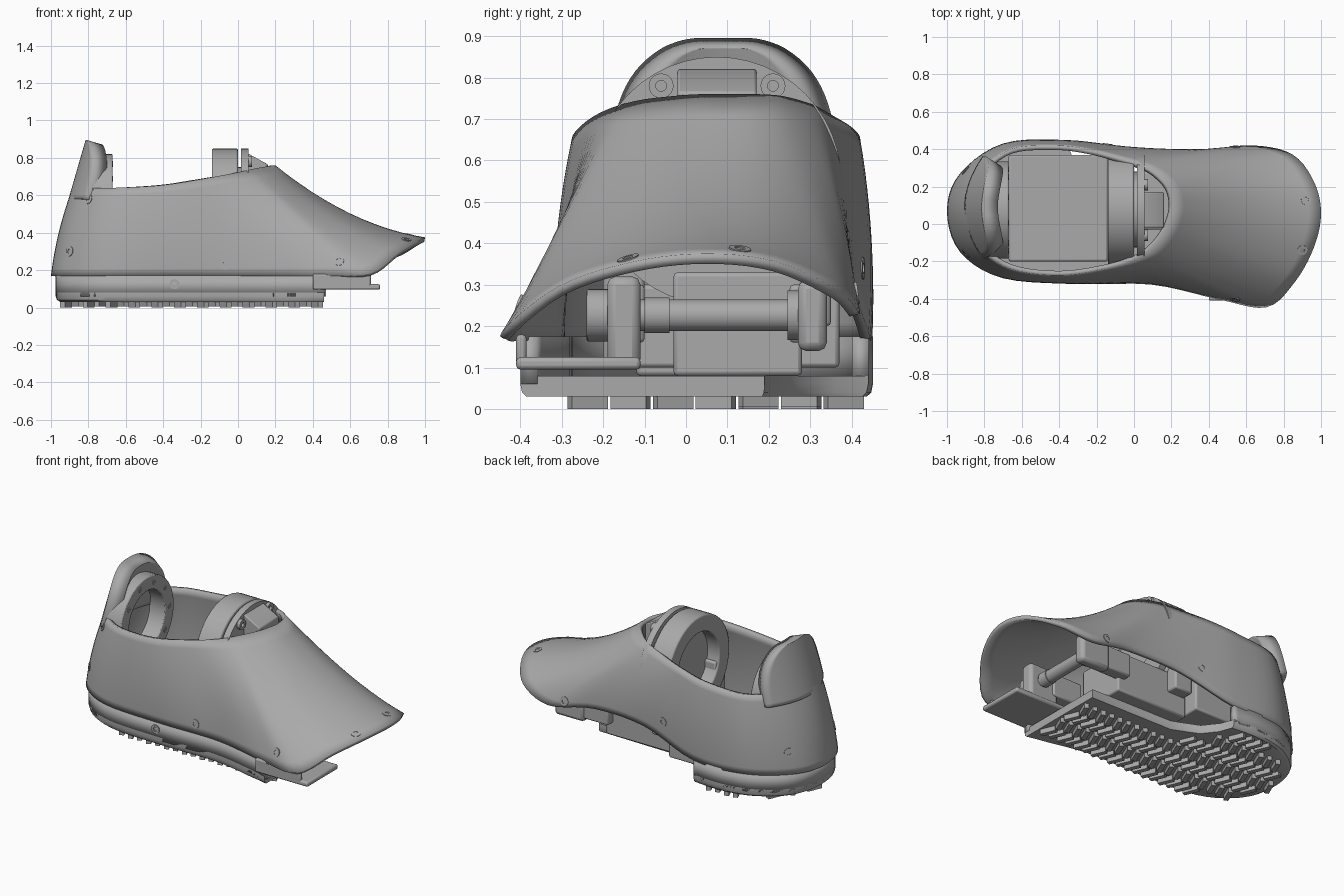
import bpy, bmesh, math
from mathutils import Vector, Matrix
from mathutils.bvhtree import BVHTree

cube = bpy.data.objects.get("Cube")
if cube:
    bpy.data.objects.remove(cube)

grey = bpy.data.materials.new("plain grey")
grey.use_nodes = True
grey.diffuse_color = (0.4, 0.4, 0.4, 1)
grey.node_tree.nodes["Principled BSDF"].inputs["Base Color"].default_value = (0.4, 0.4, 0.4, 1)
MID = 0.075  # lateral centre of the ankle


def finish(name, bm, bevel=0, thick=0):
    me = bpy.data.meshes.new(name)
    bm.to_mesh(me)
    bm.free()
    ob = bpy.data.objects.new(name, me)
    bpy.context.collection.objects.link(ob)
    me.materials.append(grey)
    if thick:
        m = ob.modifiers.new("thickness", 'SOLIDIFY')
        m.thickness, m.offset = thick, -1
    if bevel:
        m = ob.modifiers.new("bevel", 'BEVEL')
        m.width, m.segments, m.limit_method = bevel, 2, 'ANGLE'
    bpy.ops.object.select_all(action='DESELECT')
    bpy.context.view_layer.objects.active = ob
    ob.select_set(True)
    bpy.ops.object.shade_smooth_by_angle(angle=math.radians(35))
    return ob


def loft(rings, closed=True, caps=False):
    bm = bmesh.new()
    rows = [[bm.verts.new(p) for p in r] for r in rings]
    n = len(rows[0])
    for a, b in zip(rows, rows[1:]):
        for i in range(n if closed else n - 1):
            k = (i + 1) % n
            bm.faces.new((a[i], a[k], b[k], b[i]))
    if caps:
        bm.faces.new(rows[0][::-1])
        bm.faces.new(rows[-1])
        bmesh.ops.recalc_face_normals(bm, faces=bm.faces)
    bm.normal_update()
    return bm


def add_box(bm, lo, hi, turn=0):
    lo, hi = Vector(lo), Vector(hi)
    mat = (Matrix.Translation((lo + hi) / 2) @ Matrix.Rotation(turn, 4, 'Z')
           @ Matrix.Diagonal((*(hi - lo), 1)))
    bmesh.ops.create_cube(bm, size=1, matrix=mat)


def box(name, lo, hi, bevel=0.01):
    bm = bmesh.new()
    add_box(bm, lo, hi)
    return finish(name, bm, bevel)


def tube(name, start, axis, length, outer, inner=0, sides=48, bevel=0):
    """Cylinder, or ring when inner is given, from start along axis."""
    q = Vector(axis).to_track_quat('Z', 'Y')
    prof = [(outer, 0), (outer, length)]
    if inner:
        prof += [(inner, length), (inner, 0), (outer, 0)]
    rings = [[Vector(start) + q @ Vector((r * math.cos(t), r * math.sin(t), h))
              for t in [math.tau * i / sides for i in range(sides)]] for r, h in prof]
    bm = loft(rings, caps=not inner)
    bmesh.ops.remove_doubles(bm, verts=bm.verts, dist=1e-5)
    return finish(name, bm, bevel)


def smooth(pts, steps=5, closed=True):
    """Catmull-Rom curve through the points."""
    n, out = len(pts), []
    P = [Vector(p) for p in pts]
    at = (lambda i: P[i % n]) if closed else (lambda i: P[min(max(i, 0), n - 1)])
    for i in range(n if closed else n - 1):
        a, b, c, d = at(i - 1), at(i), at(i + 1), at(i + 2)
        for s in range(steps):
            t = s / steps
            out.append(0.5 * (2 * b + (c - a) * t + (2 * a - 5 * b + 4 * c - d) * t * t
                              + (3 * b - a - 3 * c + d) * t ** 3))
    return out if closed else out + [P[-1]]


# Outer shell: lower rim blended to the ankle rim, counter-clockwise from the toe
lower = smooth([(1, .05, .375), (.965, .22, .355), (.85, .37, .285), (.64, .42, .23),
                (.35, .4, .28), (0, .41, .27), (-.36, .445, .17), (-.7, .43, .17),
                (-.93, .27, .17), (-1, .07, .17), (-.93, -.15, .17), (-.7, -.29, .17),
                (-.3, -.32, .17), (.1, -.325, .17), (.46, -.405, .17), (.71, -.445, .185),
                (.86, -.31, .295), (.96, -.13, .355)])
upper = smooth([(.2, .1, .76), (.19, .17, .76), (.15, .235, .755), (.06, .305, .735),
                (-.1, .36, .705), (-.25, .4, .68), (-.42, .42, .655), (-.66, .4, .64),
                (-.82, .27, .64), (-.885, .07, .64), (-.82, -.12, .64), (-.66, -.24, .64),
                (-.4, -.275, .655), (-.15, -.24, .695), (.01, -.185, .725), (.1, -.115, .745),
                (.16, -.035, .755), (.19, .035, .76)])
rings = []
for j in range(13):
    t = j / 12
    ring = []
    for a, b in zip(lower, upper):
        p = a.lerp(b, t)
        toe = min(max((a.x - 0.6) / 0.4, 0), 1)
        hump = 4 * t * (1 - t)
        p.z -= 0.065 * toe * hump
        out = Vector((a.x + 0.3, a.y - MID, 0)).normalized()
        ring.append(p + out * 0.015 * hump * (1 - toe))
    rings.append(ring)
bm = loft(rings)
tree = BVHTree.FromBMesh(bm)
finish("outer_shell", bm, thick=0.025)

# Screw heads seated on the shell: aim point and inward direction
screws = [((.92, .13, 2), (0, 0, -1)), ((.9, -.14, 2), (0, 0, -1))]
screws += [((x, -2, z), (0, 1, 0)) for x, z in ((-.07, .23), (.54, .25), (-.8, .58), (-.9, .3))]
screws += [((x, 2, z), (0, -1, 0)) for x, z in ((-.14, .34), (.54, .28), (-.8, .58), (-.9, .3))]
for origin, aim in screws:
    hit, normal, _, _ = tree.ray_cast(Vector(origin), Vector(aim))
    if hit:
        normal = -normal if normal.dot(Vector(aim)) > 0 else normal
        tube("shell_screw", hit - normal * .02, normal, .023, .027, .013, 20)

# Heel collar: round-topped panel that continues the heel upward, leaning forward
widths = smooth([(.58, .275), (.66, .27), (.72, .258), (.78, .235), (.83, .2),
                 (.87, .15), (.89, .1), (.896, .06)], 3, False)
rows = []
for z, half in widths:
    offsets = [half * (1 - k / 8) for k in range(17)]
    rows.append([(-.915 + .29 * (z - .55) + 1.3 * y * y, MID + .015 + y, z) for y in offsets])
finish("heel_collar", loft(rows, closed=False), thick=.09)

# Sole tray: floor with a waist cut on one side, and a wall around the heel
rim = [(-.36, .44), (-.55, .45), (-.75, .405), (-.92, .27), (-.975, .07), (-.92, -.14),
       (-.7, -.285), (-.3, -.315), (.1, -.32), (.46, -.4)]
wall = [Vector((p.x, p.y)) for p in smooth([(*p, 0) for p in rim], 5, False)]
outline = wall + [Vector(p) for p in ((.46, .19), (-.1, .2), (-.26, .27), (-.33, .36))]
centre = Vector((-.25, .03))
floor = []
for scale, z in ((.965, .03), (.99, .04), (1, .06), (1, .08)):
    ring = [centre + (p - centre) * scale for p in outline]
    floor.append([(q.x if p.x < .4 else p.x, q.y, z) for p, q in zip(outline, ring)])
finish("sole_floor", loft(floor, caps=True))
finish("sole_wall", loft([[(*p, z) for p in wall] for z in (.06, .175)], closed=False), thick=.04)
tube("sole_screw", (-.34, -.3, .125), (0, -1, 0), .02, .027, .013, 20)


def inside(x, y):
    hit = False
    for a, b in zip(outline, outline[1:] + outline[:1]):
        if (a.y > y) != (b.y > y) and x < a.x + (y - a.y) * (b.x - a.x) / (b.y - a.y):
            hit = not hit
    return hit


# Tread: rows of chevron bars under the sole
bm = bmesh.new()
for i in range(23):
    for j in range(8):
        x, y = -.92 + i * .061, -.34 + j * .103
        if all(inside(x + dx, y + dy) for dx in (-.03, .03) for dy in (-.055, .055)):
            add_box(bm, (x - .014, y - .047, .005 * (i % 2)), (x + .014, y + .047, .035),
                    .4 if j % 2 else -.4)
finish("tread_bars", bm)

# Ankle bearings
tube("heel_bearing", (-.78, MID, .56), (1, 0, 0), .11, .26, .175, bevel=.006)
tube("front_bearing", (-.14, MID, .55), (1, 0, 0), .14, .3, .2, bevel=.008)
tube("front_bearing_flange", (.015, MID, .55), (1, 0, 0), .04, .3, .15)
tube("front_bearing_hub", (-.06, MID, .55), (1, 0, 0), .1, .2)
wedge = [(.02, .6), (.16, .6), (.16, .765), (.06, .82), (.02, .82)]
finish("bearing_bridge", loft([[(x, y, z) for x, z in wedge] for y in (-.02, .17)], caps=True), .006)
for side in (-1, 1):
    tube("bearing_screw", (.05, MID + side * .135, .78), (1, 0, 0), .025, .03, .013, 20)
for k in range(10):
    t = math.tau * k / 10
    tube("heel_bearing_bolt", (-.68, MID + .218 * math.cos(t), .56 + .218 * math.sin(t)),
         (1, 0, 0), .013, .015, .007, 12)

# Inner chassis
box("chassis_box", (-.67, -.2, .1), (-.14, .37, .3))
box("chassis_heel_block", (-.78, -.12, .08), (-.67, .27, .32))
box("gear_housing", (-.14, -.03, .08), (.35, .28, .33))
for y in (-.2, .25):
    box("bearing_leg", (-.13, y, .2), (-.01, y + .1, .5))

# Toe joint: bracket, axle and its supports
box("toe_bracket_floor", (.4, -.41, .095), (.76, -.11, .125))
box("toe_bracket_side", (.4, -.41, .095), (.71, -.385, .18))
box("axle_support_inner", (.46, -.19, .1), (.66, -.11, .32), .02)
box("axle_support_outer", (.46, .27, .14), (.66, .34, .31), .02)
tube("toe_axle", (.57, -.11, .226), (0, 1, 0), .36, .038)
tube("axle_collar", (.57, -.1, .226), (0, 1, 0), .06, .043)
tube("axle_knob", (.57, -.24, .226), (0, 1, 0), .055, .063, bevel=.005)
tube("axle_end_cap", (.57, .245, .226), (0, 1, 0), .03, .06)
box("joint_arm_inner", (.3, -.18, .16), (.5, -.1, .3))
box("joint_arm_outer", (.3, .25, .16), (.5, .33, .3))
